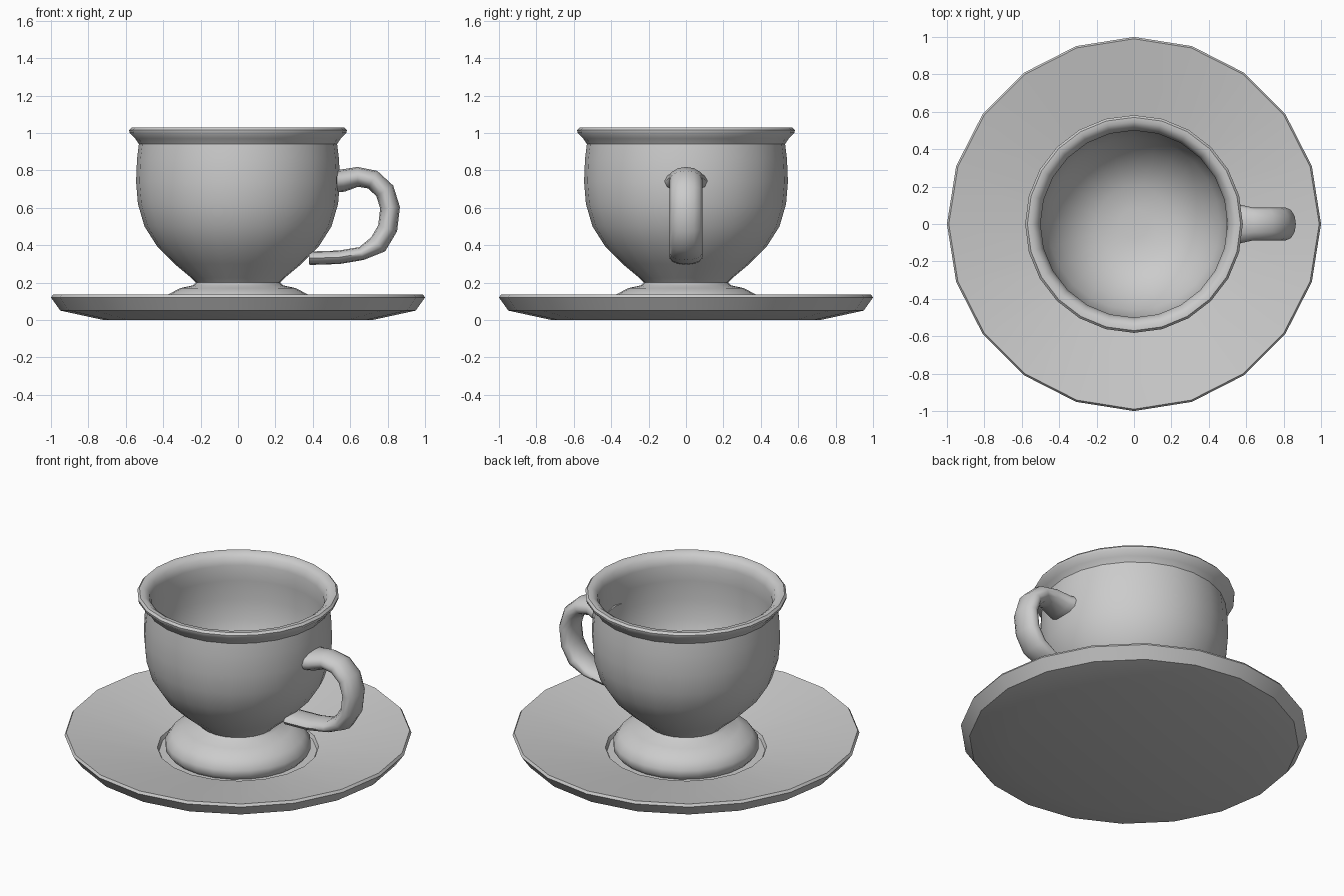
import bpy, bmesh, math
from mathutils import Vector

cube = bpy.data.objects.get("Cube")
if cube:
    bpy.data.objects.remove(cube)

grey = bpy.data.materials.new("grey_ceramic")
grey.use_nodes = True
colour = (0.6, 0.6, 0.6, 1)
grey.diffuse_color = colour
grey.node_tree.nodes["Principled BSDF"].inputs["Base Color"].default_value = colour


def loft(name, rings, sharp=40):
    """Skin a list of closed point rings and cap both ends."""
    bm = bmesh.new()
    loops = [[bm.verts.new(p) for p in ring] for ring in rings]
    n = len(loops[0])
    for a, b in zip(loops, loops[1:]):
        for i in range(n):
            j = (i + 1) % n
            bm.faces.new((a[i], a[j], b[j], b[i]))
    bm.faces.new(loops[0][::-1])
    bm.faces.new(loops[-1])
    bmesh.ops.recalc_face_normals(bm, faces=bm.faces)
    mesh = bpy.data.meshes.new(name)
    bm.to_mesh(mesh)
    bm.free()
    mesh.materials.append(grey)
    obj = bpy.data.objects.new(name, mesh)
    bpy.context.collection.objects.link(obj)
    bpy.ops.object.select_all(action="DESELECT")
    obj.select_set(True)
    bpy.context.view_layer.objects.active = obj
    bpy.ops.object.shade_smooth_by_angle(angle=math.radians(sharp))
    return obj


def lathe(name, profile, sides, sharp=40):
    """Spin (radius, height) points around the z axis."""
    angles = [math.tau * i / sides for i in range(sides)]
    rings = [[(r * math.cos(a), r * math.sin(a), z) for a in angles] for r, z in profile]
    return loft(name, rings, sharp)


# Saucer: shallow dish with a stepped well
lathe("saucer", [
    (0.72, 0), (0.95, 0.05), (1, 0.12), (0.99, 0.135),
    (0.465, 0.037), (0.455, 0.015)], 20)

# Cup: domed foot, waist, bowl, rolled rim and hollow inside
lathe("cup", [
    (0.40, 0.016), (0.42, 0.04), (0.42, 0.08), (0.385, 0.13), (0.31, 0.17),
    (0.24, 0.185), (0.225, 0.2), (0.25, 0.225), (0.34, 0.3), (0.43, 0.39),
    (0.5, 0.5), (0.535, 0.62), (0.545, 0.74), (0.54, 0.86), (0.53, 0.94),
    (0.55, 0.97), (0.58, 1.0), (0.582, 1.015), (0.57, 1.028), (0.545, 1.028),
    (0.515, 1.005), (0.5, 0.96), (0.505, 0.86), (0.508, 0.74), (0.495, 0.62),
    (0.46, 0.51), (0.39, 0.41), (0.31, 0.33), (0.2, 0.275), (0.08, 0.26)], 24)

# Handle: oval tube swept along a loop, flared where it meets the bowl
path = [(0.50, 0.74), (0.56, 0.745), (0.64, 0.765), (0.72, 0.75), (0.785, 0.69),
        (0.813, 0.6), (0.8, 0.49), (0.75, 0.405), (0.66, 0.355), (0.54, 0.335),
        (0.38, 0.33)]
widths = {0: 0.125, 1: 0.105}
points = [Vector((x, 0, z)) for x, z in path]
rings = []
for k, p in enumerate(points):
    tangent = (points[min(k + 1, len(points) - 1)] - points[max(k - 1, 0)]).normalized()
    side = Vector((0, 1, 0))
    out = tangent.cross(side)
    thick = 0.06 if k < 2 else 0.053 if k < 8 else 0.036
    wide = widths.get(k, 0.087)
    ring = []
    for i in range(12):
        a = math.tau * i / 12
        ring.append(p + side * wide * math.cos(a) + out * thick * math.sin(a))
    rings.append(ring)
loft("handle", rings, 60)
